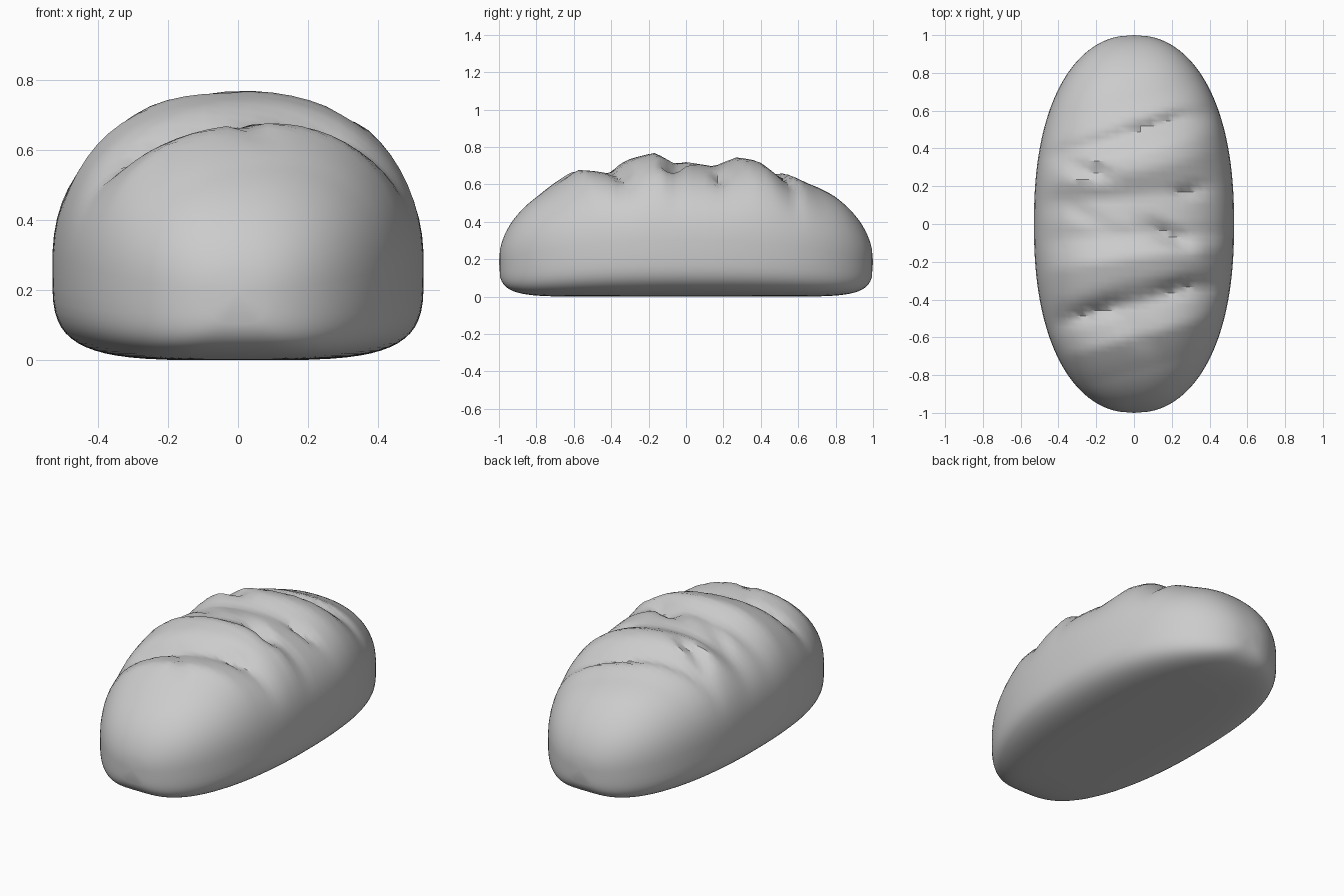
import bpy
import bmesh
from math import sin, cos, pi
from mathutils import Vector

if "Cube" in bpy.data.objects:
    bpy.data.objects.remove(bpy.data.objects["Cube"])

RINGS, SEGS = 84, 64

# Swells and scored dips along the top of the crust: (position, height offset)
RELIEF = [(-.78, 0), (-.6, .03), (-.5, -.01), (-.42, -.045), (-.3, .015), (-.17, .035),
          (-.06, -.03), (0, -.02), (.15, -.04), (.28, .022), (.37, .02),
          (.48, -.035), (.54, -.008), (.65, -.015), (.8, 0)]

# Torn slits: start, end, half width, depth
SLITS = [((-.38, .32), (-.12, .25), .06, .05),
         ((.05, .02), (.31, -.13), .06, .055),
         ((.22, .16), (.38, .19), .04, .04),
         ((-.36, -.51), (-.04, -.41), .06, .035),
         ((-.06, -.46), (.07, -.67), .05, .02),
         ((.12, -.37), (.33, -.31), .05, .03),
         ((-.36, .1), (-.1, -.04), .05, .02),
         ((-.05, .48), (.31, .6), .04, .025)]


def bulge(y, n, m):
    return max(0, 1 - abs(y) ** n) ** (1 / m)


def relief(s):
    for (a, va), (b, vb) in zip(RELIEF, RELIEF[1:]):
        if a <= s <= b:
            return va + (vb - va) * (s - a) / (b - a)
    return 0


def slit_depth(x, y):
    total = 0
    p = Vector((x, y))
    for a, b, width, depth in SLITS:
        a, b = Vector(a), Vector(b)
        d = b - a
        t = min(1, max(0, (p - a).dot(d) / d.length_squared))
        off = (p - a - d * t).length / width
        taper = min(1, 4 * t * (1 - t) + .2)
        total = max(total, depth * taper * max(0, 1 - off))
    return total


def power(v, n):
    return (1 if v >= 0 else -1) * abs(v) ** (2 / n)


def crust_point(y, angle):
    """Superellipse cross-section: domed above, flat below."""
    width = .53 * bulge(y, 2.3, 2.2)
    top = .2 + .55 * bulge(y, 2.2, 2)
    bottom = .2 - .19 * bulge(y, 10, 3.5)
    middle = .2 + .08 * (1 - y * y)
    c, s = cos(angle), sin(angle)
    n = 2.3 if s >= 0 else 4
    x, h = width * power(c, n), power(s, n)
    if s < 0:
        return x, y, middle + h * (middle - bottom)
    z = middle + h * (top - middle)
    slant = .27 * min(1, abs(y) / .4)
    fade = 1 - (abs(x) / width) ** 4
    z += fade * (relief(y - slant * x) - slit_depth(x, y))
    return x, y, z


# Loaf skin lofted from end to end
bm = bmesh.new()
rings = []
for i in range(1, RINGS):
    u = 2 * i / RINGS - 1
    y = .75 * sin(pi / 2 * u) + .25 * u
    y = max(-.9985, min(.9985, y))
    rings.append([bm.verts.new(crust_point(y, 2 * pi * (j + .5) / SEGS)) for j in range(SEGS)])
for a, b in zip(rings, rings[1:]):
    for j in range(SEGS):
        k = (j + 1) % SEGS
        bm.faces.new((a[j], a[k], b[k], b[j]))
for ring, y in ((rings[0], -1), (rings[-1], 1)):
    tip = bm.verts.new((0, y, .2))
    for j in range(SEGS):
        bm.faces.new((ring[j], ring[(j + 1) % SEGS], tip))
bmesh.ops.recalc_face_normals(bm, faces=bm.faces)
low = min(v.co.z for v in bm.verts)
for v in bm.verts:
    v.co.z -= low
mesh = bpy.data.meshes.new("bread_loaf")
bm.to_mesh(mesh)
bm.free()

loaf = bpy.data.objects.new("bread_loaf", mesh)
bpy.context.collection.objects.link(loaf)

# Plain grey crust
crust = bpy.data.materials.new("grey_crust")
crust.use_nodes = True
grey = (.6, .6, .6, 1)
crust.diffuse_color = grey
crust.node_tree.nodes["Principled BSDF"].inputs["Base Color"].default_value = grey
mesh.materials.append(crust)

bpy.context.view_layer.objects.active = loaf
loaf.select_set(True)
bpy.ops.object.shade_smooth_by_angle(angle=pi / 5)
